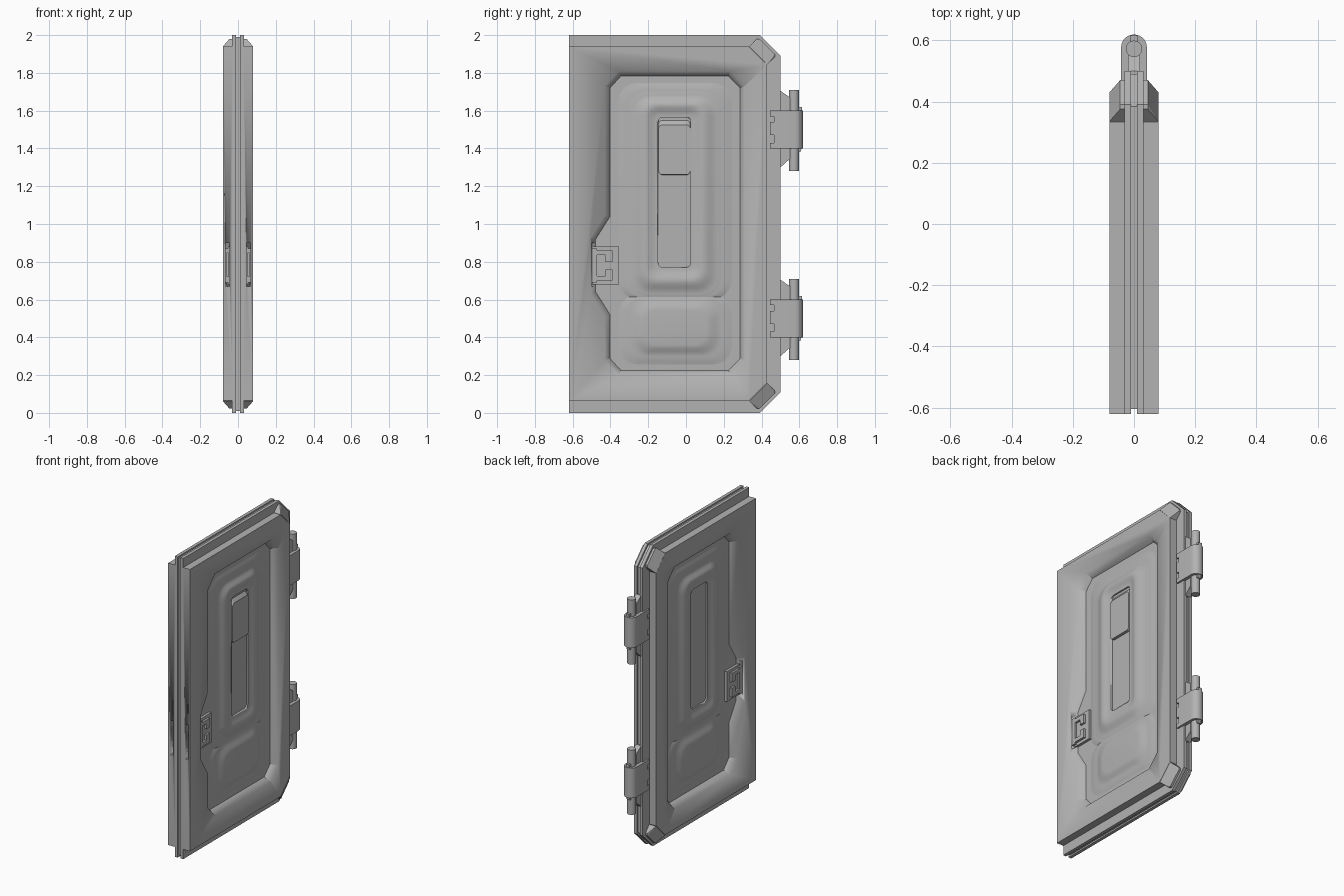
import bpy, bmesh, math

if "Cube" in bpy.data.objects:
    bpy.data.objects.remove(bpy.data.objects["Cube"])

mat = bpy.data.materials.new("grey metal")
mat.diffuse_color = (0.45, 0.45, 0.45, 1)
mat.use_nodes = True
mat.node_tree.nodes["Principled BSDF"].inputs["Base Color"].default_value = mat.diffuse_color


def finish(name, bm, angle=30):
    bmesh.ops.recalc_face_normals(bm, faces=bm.faces)
    me = bpy.data.meshes.new(name)
    bm.to_mesh(me)
    bm.free()
    me.materials.append(mat)
    ob = bpy.data.objects.new(name, me)
    bpy.context.collection.objects.link(ob)
    bpy.ops.object.select_all(action='DESELECT')
    ob.select_set(True)
    bpy.context.view_layer.objects.active = ob
    bpy.ops.object.shade_smooth_by_angle(angle=math.radians(angle))
    return ob


def loft(name, sections, angle=30):
    """Closed solid through (x, [(y, z), ...]) sections of equal length."""
    bm = bmesh.new()
    rings = [[bm.verts.new((x, y, z)) for y, z in pts] for x, pts in sections]
    n = len(rings[0])
    for a, b in zip(rings, rings[1:]):
        for i in range(n):
            bm.faces.new((a[i], a[(i + 1) % n], b[(i + 1) % n], b[i]))
    bm.faces.new(rings[0])
    bm.faces.new(rings[-1])
    return finish(name, bm, angle)


def prism(name, pts, x0, x1):
    return loft(name, [(x0, pts), (x1, pts)])


def rect(y0, y1, z0, z1):
    return [(y0, z0), (y1, z0), (y1, z1), (y0, z1)]


def rounded(y0, y1, z0, z1, r, n=5):
    pts = []
    for k, (cy, cz) in enumerate(rect(y0 + r, y1 - r, z0 + r, z1 - r)):
        for i in range(n + 1):
            a = math.pi * (1 + k / 2 + i / n / 2)
            pts.append((cy + r * math.cos(a), cz + r * math.sin(a)))
    return pts


def blend(a, b, t):
    return [(p[0] + (q[0] - p[0]) * t, p[1] + (q[1] - p[1]) * t) for p, q in zip(a, b)]


def soft(stages, n=6):
    """Ease between (x, outline) stages for pressed sheet metal."""
    out = [stages[0]]
    for (xa, a), (xb, b) in zip(stages, stages[1:]):
        for i in range(1, n + 1):
            t = i / n
            out.append((xa + (xb - xa) * t * t * (3 - 2 * t), blend(a, b, t)))
    return out


def cut(ob, cutter):
    cutter.hide_render = True
    cutter.hide_set(True)
    m = ob.modifiers.new("cut", 'BOOLEAN')
    m.operation = 'DIFFERENCE'
    m.object = cutter
    m.solver = 'EXACT'


def chamfered(y0, y1, z0, z1, c):
    return [(y0, z0), (y1 - c, z0), (y1, z0 + c), (y1, z1 - c), (y1 - c, z1), (y0, z1)]


# Core sheet and the two flange sheets with a groove between them
prism("core_sheet", chamfered(-.605, .49, .01, 1.99, .107), -.012, .012)
flange = chamfered(-.62, .5, 0, 2, .11)

# Recess outlines with the latch bulge on the free edge
recess = [(-.355, 1.81), (.235, 1.81), (.31, 1.73), (.31, .28), (.235, .2), (-.355, .2),
          (-.43, .28), (-.43, .51), (-.505, .63), (-.505, .93), (-.43, 1.05), (-.43, 1.73)]
floor = [(-.345, 1.783), (.225, 1.783), (.287, 1.72), (.287, .288), (.225, .225), (-.345, .225),
         (-.402, .288), (-.402, .52), (-.478, .64), (-.478, .92), (-.402, 1.04), (-.402, 1.72)]

for side, s in (("right", 1), ("left", -1)):
    prism(side + "_flange", flange, s * .01, s * .031)

    # Skin slab, recessed panel and latch slot in the edge
    slab = prism(side + "_skin", chamfered(-.62, .43, .065, 1.94, .097), s * .03, s * .08)
    grow = [blend(floor, recess, t) for t in (1, 1.12)]
    cut(slab, loft(side + "_recess_cutter",
                   [(s * .035, floor), (s * .08, grow[0]), (s * .0854, grow[1])]))
    cut(slab, prism(side + "_slot_cutter", rect(-.65, -.45, .67, .9), s * .045, s * .067))

    # Sloping corner guards
    for end, f in (("top", lambda z: z), ("bottom", lambda z: 2.002 - z)):
        bm = bmesh.new()
        for x, y, z in [(.08, .335, 1.94), (.08, .43, 1.843), (.045, .375, 1.98), (.045, .39, 1.98),
                        (.045, .47, 1.9), (.045, .47, 1.885), (.03, .375, 1.98), (.03, .39, 1.98),
                        (.03, .47, 1.9), (.03, .47, 1.885), (.03, .335, 1.94), (.03, .43, 1.843)]:
            bm.verts.new((s * x, y, f(z)))
        bmesh.ops.convex_hull(bm, input=bm.verts)
        finish(f"{side}_{end}_corner_guard", bm, 15)

    # Pressed window surround, dipping into the window opening
    surround = loft(side + "_window_surround", soft([
        (s * .032, rounded(-.385, .27, .6, 1.765, .1)),
        (s * .043, rounded(-.31, .19, .61, 1.71, .1)),
        (s * .046, rounded(-.29, .17, .63, 1.68, .1)),
        (s * .068, rounded(-.215, .09, .7, 1.63, .06)),
        (s * .055, rounded(-.16, .035, .76, 1.575, .03))], 5), 40)
    cut(surround, prism(side + "_window_cutter",
                        rounded(-.147, .025, .77, 1.565, .025), s * .045, s * .1))

    # Pressed lower bump
    loft(side + "_lower_bump", soft([
        (s * .032, rounded(-.385, .27, .235, .63, .1)),
        (s * .043, rounded(-.3, .19, .3, .615, .09)),
        (s * .062, rounded(-.22, .11, .36, .545, .07))], 6), 40)

    # Latch: back plate, frame bars and lever
    prism(side + "_latch_plate", rect(-.495, -.355, .68, .88), s * .034, s * .052)
    for nm, r in (("latch_top_bar", (-.495, -.39, .835, .86)),
                  ("latch_bottom_bar", (-.495, -.39, .70, .725)),
                  ("latch_top_tooth", (-.425, -.39, .80, .835)),
                  ("latch_bottom_tooth", (-.425, -.39, .725, .76)),
                  ("latch_lever", (-.50, -.47, .69, .87))):
        prism(f"{side}_{nm}", rect(*r), s * .05, s * .066)
    prism(side + "_bolt", rect(-.605, -.5, .72, .85), s * .05, s * .062)

# Sliding shutter over the upper window, one side only
loft("window_shutter", [(.044, rounded(-.145, .023, 1.26, 1.55, .02)),
                        (.062, rounded(-.145, .023, 1.262, 1.525, .02))])

# Hinges: web plate, pin, wrapped strap with toothed ends
for level, zc in (("upper", 1.5), ("lower", .5)):
    prism(level + "_hinge_web", [(.47, zc - .2), (.5, zc - .2), (.55, zc - .155),
                                 (.55, zc + .17), (.5, zc + .205), (.47, zc + .205)], -.02, .02)
    bm = bmesh.new()
    bmesh.ops.create_cone(bm, cap_ends=True, segments=20, radius1=.027, radius2=.027, depth=.43)
    bmesh.ops.translate(bm, verts=bm.verts, vec=(0, .572, zc - .005))
    finish(level + "_hinge_pin", bm)

    def strap(name, y0, z0, z1, w=.042):
        arc = [(w * math.cos(a), .577 + w * math.sin(a))
               for a in (math.pi * i / 14 for i in range(15))]
        ring = [(w, y0)] + arc + [(-w, y0)]
        bm = bmesh.new()
        lo = bm.faces.new([bm.verts.new((x, y, z0)) for x, y in ring])
        up = bmesh.ops.extrude_face_region(bm, geom=[lo])["geom"]
        bmesh.ops.translate(bm, vec=(0, 0, z1 - z0),
                            verts=[v for v in up if isinstance(v, bmesh.types.BMVert)])
        finish(name, bm)

    strap(level + "_hinge_strap", .465, zc - .1, zc + .1)
    for i, (a, b) in enumerate(((-.1, -.07), (-.03, .04), (.07, .1))):
        prism(f"{level}_strap_tooth_{i}", rect(.445, .47, zc + a, zc + b), -.042, .042)
    prism(level + "_hinge_tail", [(.59, zc - .12), (.605, zc - .12), (.615, zc - .09),
                                  (.615, zc + .12), (.59, zc + .12)], -.012, .012)
